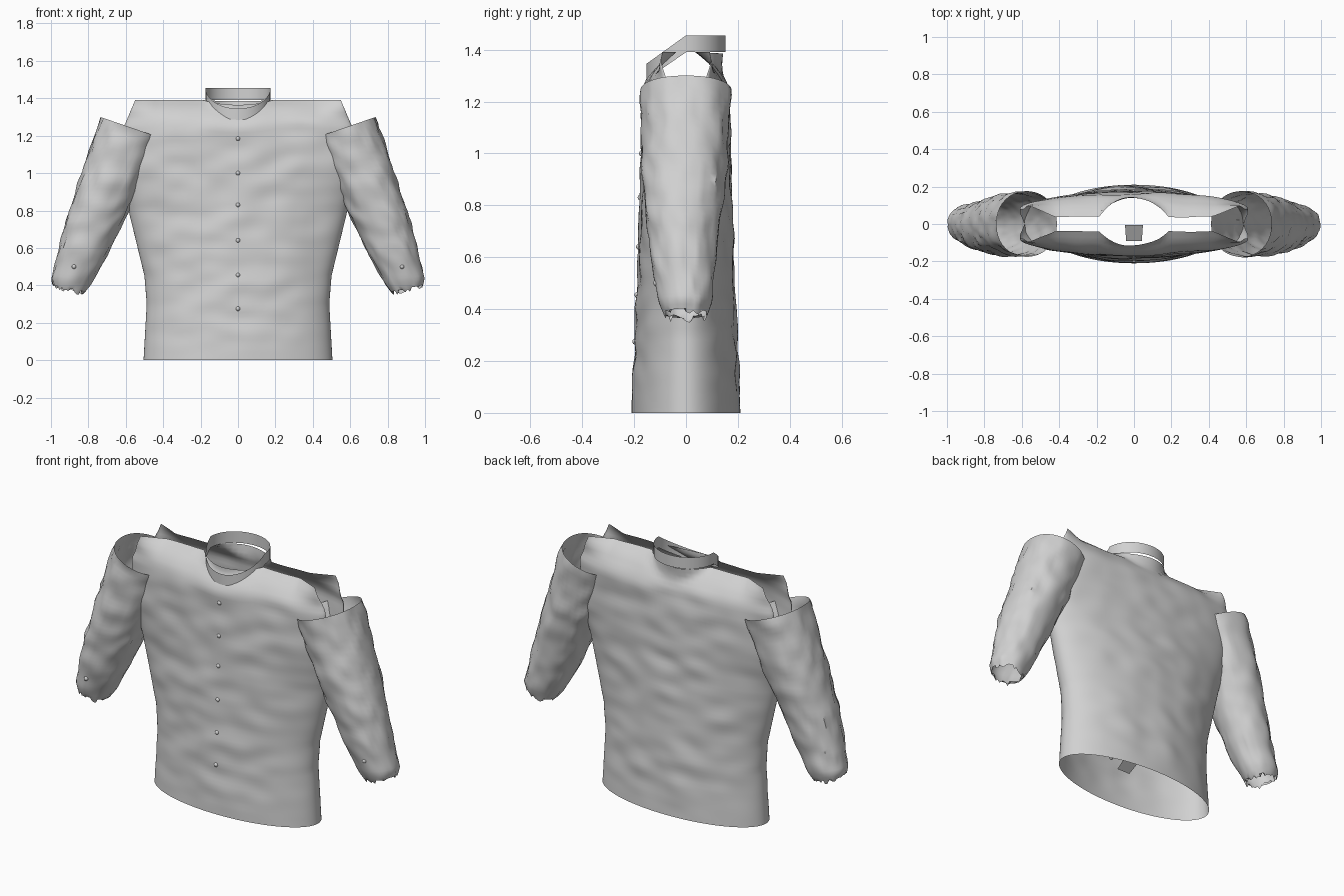
import bpy, bmesh, math, random
from mathutils import Vector, noise

random.seed(4)
if "Cube" in bpy.data.objects:
    bpy.data.objects.remove(bpy.data.objects["Cube"])

cloth = bpy.data.materials.new("light grey cloth")
cloth.use_nodes = True
cloth.diffuse_color = (0.64, 0.64, 0.64, 1)
cloth.node_tree.nodes["Principled BSDF"].inputs["Base Color"].default_value = (0.64, 0.64, 0.64, 1)


def finish(name, bm):
    bmesh.ops.recalc_face_normals(bm, faces=bm.faces)
    mesh = bpy.data.meshes.new(name)
    bm.to_mesh(mesh)
    bm.free()
    obj = bpy.data.objects.new(name, mesh)
    mesh.materials.append(cloth)
    bpy.context.collection.objects.link(obj)
    bpy.ops.object.select_all(action='DESELECT')
    obj.select_set(True)
    bpy.context.view_layer.objects.active = obj
    bpy.ops.object.shade_smooth_by_angle(angle=math.radians(45))
    return obj


def add_grid(bm, rows):
    grid = [[bm.verts.new(p) for p in row] for row in rows]
    for a, b in zip(grid, grid[1:]):
        for i in range(len(a) - 1):
            bm.faces.new((a[i], a[i + 1], b[i + 1], b[i]))


def lerp_table(table, t):
    for a, b in zip(table, table[1:]):
        if t <= b[0]:
            f = (t - a[0]) / (b[0] - a[0])
            return [p + (q - p) * f for p, q in zip(a[1:], b[1:])]
    return list(table[-1][1:])


def wrinkle(p, amount):
    return amount * noise.noise(Vector((p[0] * 6, p[1] * 6 + 3, p[2] * 11)))


# Torso: height, half width, half depth, armhole half gap
TORSO = [(0, .505, .21, 0), (.3, .488, .197, 0), (.45, .5, .19, 0), (.8, .585, .178, 0),
         (1.0, .61, .172, .06), (1.25, .61, .165, .08), (1.29, .592, .15, .075),
         (1.35, .567, .1, .06), (1.39, .55, .04, .04)]


def torso_point(u, t, side):
    # The neckline bulges outwards to meet the collar
    neck = max(0, 1 - (.55 * math.sin(u * math.pi / 2) / .18) ** 2) ** .8
    z = t * (1.39 - neck * (.025 if side < 0 else .005))
    w, d, gap = lerp_table(TORSO, z)
    x = w * math.sin(u * math.pi / 2)
    c = math.cos(u * math.pi / 2)
    y = gap + (d - gap) * c
    if z > 1.29:
        # Shoulder corners flare apart beside the armholes
        y += max(0, abs(x) - .42) * .4 * (z - 1.29) / .1
        y = max(y, .04 + neck * (.075 if side < 0 else .1))
    if 0 < z:
        y += wrinkle((x, side, z), .012) * c * min(1, z * 6)
    return (x, side * y, z)


bm = bmesh.new()
N = 64
for side in (-1, 1):
    add_grid(bm, [[torso_point(i / N * 2 - 1, j / N, side) for i in range(N + 1)]
                  for j in range(N + 1)])
bmesh.ops.remove_doubles(bm, verts=bm.verts, dist=.0005)
finish("torso", bm)

# Sleeves: position, outer x z, inner x z, half depth, depth centre
SLEEVE = [(0, .735, 1.30, .412, 1.188, .176, 0), (.3, .853, .95, .525, .925, .163, -.005),
          (.5, .92, .74, .598, .77, .145, -.012), (.75, .97, .545, .70, .56, .12, -.01),
          (.92, .997, .44, .785, .41, .1, 0), (1, .985, .385, .83, .345, .08, 0)]


def sleeve_rows(mirror, rows=40, sides=40):
    jag = [random.uniform(-.005, .035) for _ in range(sides)]
    out = []
    for j in range(rows + 1):
        ox, oz, ix, iz, r, cy = lerp_table(SLEEVE, j / rows)
        row = []
        for i in range(sides + 1):
            a = 2 * math.pi * i / sides
            c = math.cos(a)
            s = math.copysign(abs(math.sin(a)) ** .9, math.sin(a))
            x = (ox + ix) / 2 + (ox - ix) / 2 * c
            z = (oz + iz) / 2 + (oz - iz) / 2 * c
            k = 1 + (wrinkle((x * mirror, s, z), .08) if 0 < j else 0)
            x = (ox + ix) / 2 + (ox - ix) / 2 * c * k
            y = cy + r * s * k
            # Torn cuff edge
            if j == rows:
                z += jag[i % sides]
            row.append((x * mirror, y, z))
        out.append(row)
    return out


for label, m in (("left", 1), ("right", -1)):
    bm = bmesh.new()
    add_grid(bm, sleeve_rows(m))
    bmesh.ops.remove_doubles(bm, verts=bm.verts, dist=.0005)
    finish(label + "_sleeve", bm)

# Collar band, sloping down at the front
bm = bmesh.new()
rows = []
for back_z, front_z in ((1.39, 1.285), (1.455, 1.345)):
    row = []
    for i in range(49):
        a = 2 * math.pi * i / 48
        y = .153 * math.sin(a)
        f = max(0, -math.sin(a))
        row.append((.173 * math.cos(a), y, back_z + (front_z - back_z) * f))
    rows.append(row)
add_grid(bm, rows)
bmesh.ops.remove_doubles(bm, verts=bm.verts, dist=.0005)
finish("collar", bm)

# Inner label
bm = bmesh.new()
add_grid(bm, [[(-.048, -.005, .19), (.048, -.005, .19)], [(-.042, -.09, .14), (.042, -.09, .14)]])
finish("inner_label", bm)


# Buttons
def button(name, loc):
    bm = bmesh.new()
    bmesh.ops.create_uvsphere(bm, u_segments=12, v_segments=8, radius=.012)
    bmesh.ops.translate(bm, verts=bm.verts, vec=loc)
    finish(name, bm)


for n, z in enumerate((1.185, 1.0, .83, .64, .455, .275)):
    button("front_button_%d" % (n + 1), (0, torso_point(0, z / 1.365, -1)[1] + .003, z))
for label, m in (("left", 1), ("right", -1)):
    button(label + "_cuff_button", (.877 * m, -.114, .5))
